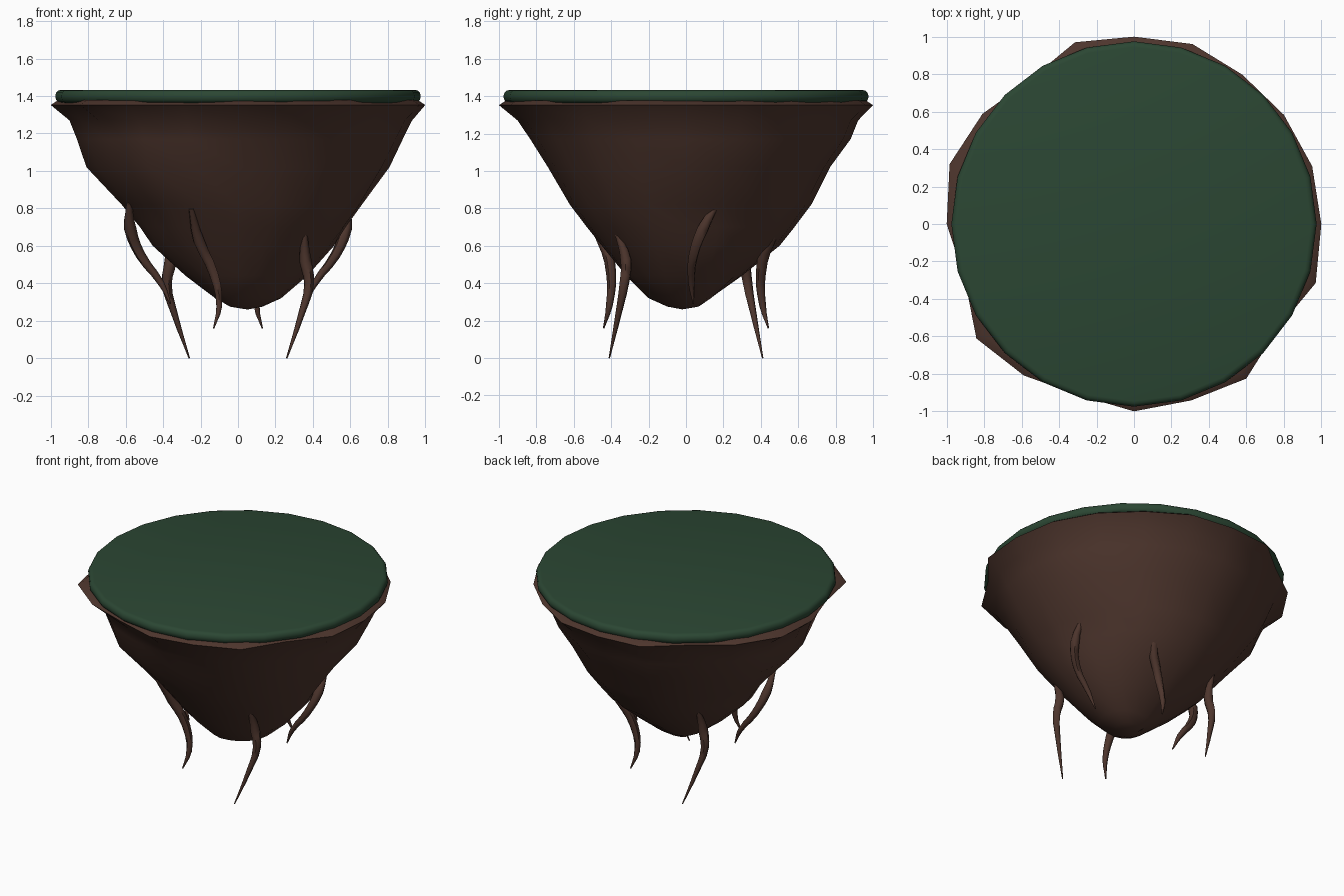
import bpy, bmesh, math
from mathutils import Vector, Matrix

if "Cube" in bpy.data.objects:
    bpy.data.objects.remove(bpy.data.objects["Cube"])


def material(name, rgb):
    mat = bpy.data.materials.new(name)
    mat.use_nodes = True
    mat.diffuse_color = (*rgb, 1)
    mat.node_tree.nodes["Principled BSDF"].inputs["Base Color"].default_value = (*rgb, 1)
    return mat


grass_green = material("grass green", (0.024, 0.062, 0.033))
earth_brown = material("earth brown", (0.075, 0.036, 0.026))


def finish(name, bm, mat, angle):
    bmesh.ops.recalc_face_normals(bm, faces=bm.faces)
    mesh = bpy.data.meshes.new(name)
    bm.to_mesh(mesh)
    bm.free()
    obj = bpy.data.objects.new(name, mesh)
    bpy.context.collection.objects.link(obj)
    mesh.materials.append(mat)
    bpy.ops.object.select_all(action="DESELECT")
    obj.select_set(True)
    bpy.context.view_layer.objects.active = obj
    bpy.ops.object.shade_smooth_by_angle(angle=math.radians(angle))


def skin(bm, rings):
    """Bridge a list of closed vertex rings with quads."""
    for low, high in zip(rings, rings[1:]):
        n = len(low)
        for i in range(n):
            j = (i + 1) % n
            bm.faces.new((low[i], low[j], high[j], high[i]))


# Grass disc with a rounded edge
bm = bmesh.new()
bmesh.ops.create_cone(bm, cap_ends=True, segments=24, radius1=0.975, radius2=0.975, depth=0.07,
                      matrix=Matrix.Translation((0, 0, 1.398)) @ Matrix.Rotation(math.pi / 2, 4, "Z"))
rims = [e for e in bm.edges if abs(e.verts[0].co.z - e.verts[1].co.z) < 0.01]
bmesh.ops.bevel(bm, geom=rims, offset=0.03, segments=3, profile=0.5, affect="EDGES")
finish("grass_top", bm, grass_green, 40)

# Hanging earth: height, then reach towards +x, +y, -x, -y
LEVELS = [
    (1.27, 0.93, 0.92, 0.90, 0.90),
    (1.17, 0.88, 0.88, 0.86, 0.83),
    (1.02, 0.81, 0.77, 0.81, 0.73),
    (0.82, 0.69, 0.67, 0.64, 0.62),
    (0.70, 0.60, 0.58, 0.54, 0.53),
    (0.60, 0.52, 0.50, 0.46, 0.45),
    (0.44, 0.37, 0.30, 0.28, 0.32),
    (0.32, 0.23, 0.13, 0.12, 0.20),
    (0.275, 0.13, 0.06, 0.02, 0.10),
]
RIM = [1.0, 1.0, 0.99, 0.985, 1.01, 1.0, 1.02, 0.95, 1.0, 1.035,
       1.0, 0.95, 1.04, 1.0, 0.96, 1.0, 0.99, 1.02, 0.95, 1.02]
# Bulges and hollows: direction in degrees, height, amount
BUMPS = [(240, 1.02, 0.06), (17, 0.77, -0.06), (197, 0.77, -0.04)]
SIDES = len(RIM)
angles = [math.tau * i / SIDES for i in range(SIDES)]


def reach(level, a):
    z, east, north, west, south = level
    c, s = math.cos(a), math.sin(a)
    r = c * c * (east if c > 0 else west) + s * s * (north if s > 0 else south)
    for direction, height, amount in BUMPS:
        facing = max(0, math.cos(a - math.radians(direction)))
        r += amount * facing ** 14 * math.exp(-((z - height) / 0.14) ** 2)
    return r


bm = bmesh.new()


def ring(radii, z):
    return [bm.verts.new((r * math.cos(a), r * math.sin(a), z)) for r, a in zip(radii, angles)]


rings = [ring([r * 0.96 for r in RIM], 1.378), ring(RIM, 1.352)]
for level in LEVELS:
    fade = max(0, (level[0] - 0.8) * 1.2)
    rings.append(ring([reach(level, a) * (1 + fade * (r - 1)) for r, a in zip(RIM, angles)], level[0]))
skin(bm, rings)
bm.faces.new(rings[0])
tip = bm.verts.new((0.05, -0.02, 0.26))
for i in range(SIDES):
    bm.faces.new((rings[-1][i], rings[-1][(i + 1) % SIDES], tip))
finish("earth_mass", bm, earth_brown, 50)

# Tapered roots: three paths, each repeated on the opposite side
ROOTS = {
    "short_root": [(-0.25, -0.55, 0.8), (-0.21, -0.445, 0.63), (-0.13, -0.40, 0.45),
                   (-0.10, -0.41, 0.28), (-0.13, -0.44, 0.16)],
    "long_root": [(0.355, -0.37, 0.67), (0.36, -0.32, 0.52), (0.38, -0.33, 0.4),
                  (0.34, -0.36, 0.24), (0.26, -0.41, 0.0)],
    "side_root": [(0.58, 0.17, 0.83), (0.575, 0.09, 0.69), (0.52, 0.04, 0.55),
                  (0.41, 0.03, 0.4), (0.36, 0.04, 0.29)],
}
WIDTHS = [0.014, 0.033, 0.027, 0.018, 0.004]


def build_root(name, path):
    curve = bpy.data.curves.new(name, "CURVE")
    curve.dimensions = "3D"
    curve.bevel_depth = 1.0
    curve.bevel_resolution = 1
    curve.use_fill_caps = True
    curve.resolution_u = 3
    spline = curve.splines.new("BEZIER")
    spline.bezier_points.add(len(path) - 1)
    for point, co, width in zip(spline.bezier_points, path, WIDTHS):
        point.co = co
        point.radius = width
        point.handle_left_type = point.handle_right_type = "AUTO"
    source = bpy.data.objects.new(name + "_path", curve)
    bpy.context.collection.objects.link(source)
    bpy.context.view_layer.update()
    mesh = bpy.data.meshes.new_from_object(source.evaluated_get(bpy.context.evaluated_depsgraph_get()))
    bpy.data.objects.remove(source)
    bm = bmesh.new()
    bm.from_mesh(mesh)
    bpy.data.meshes.remove(mesh)
    bmesh.ops.remove_doubles(bm, verts=bm.verts, dist=0.0001)
    finish(name, bm, earth_brown, 60)


for name, path in ROOTS.items():
    build_root(name, [Vector(p) for p in path])
    build_root(name + "_opposite", [Vector((-x, -y, z)) for x, y, z in path])
